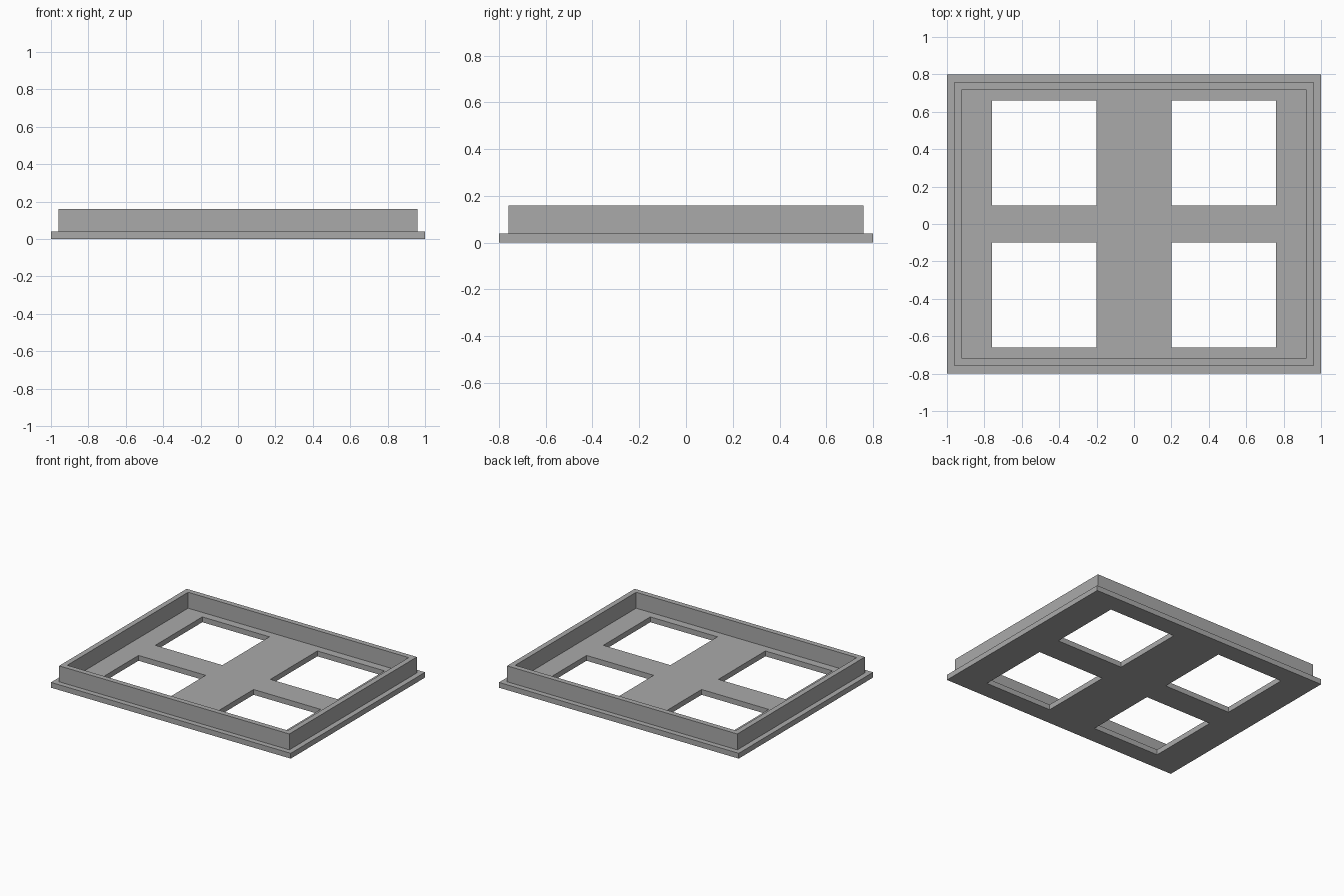
import bpy
import bmesh

cube = bpy.data.objects.get("Cube")
if cube:
    bpy.data.objects.remove(cube, do_unlink=True)

GREY = (0.4, 0.4, 0.4, 1.0)
grey = bpy.data.materials.new("plain grey")
grey.use_nodes = True
grey.diffuse_color = GREY
grey.node_tree.nodes["Principled BSDF"].inputs["Base Color"].default_value = GREY


def mirrored(values):
    """Sorted coordinates on both sides of zero."""
    return sorted([-v for v in values] + values)


def slab_with_openings(name, half_x, half_y, z_low, z_high, is_open):
    """Lay out a grid of cells, skip the open ones and extrude the rest."""
    bm = bmesh.new()
    xs, ys = mirrored(half_x), mirrored(half_y)
    for x0, x1 in zip(xs, xs[1:]):
        for y0, y1 in zip(ys, ys[1:]):
            if is_open(abs(x0 + x1) / 2, abs(y0 + y1) / 2):
                continue
            corners = ((x0, y0), (x1, y0), (x1, y1), (x0, y1))
            bm.faces.new([bm.verts.new((x, y, z_low)) for x, y in corners])
    bmesh.ops.remove_doubles(bm, verts=bm.verts[:], dist=0.0001)
    top = bmesh.ops.extrude_face_region(bm, geom=bm.faces[:], use_keep_orig=True)
    moved = [g for g in top["geom"] if isinstance(g, bmesh.types.BMVert)]
    bmesh.ops.translate(bm, verts=moved, vec=(0, 0, z_high - z_low))
    bmesh.ops.recalc_face_normals(bm, faces=bm.faces[:])
    mesh = bpy.data.meshes.new(name)
    bm.to_mesh(mesh)
    bm.free()
    mesh.materials.append(grey)
    obj = bpy.data.objects.new(name, mesh)
    bpy.context.collection.objects.link(obj)
    return obj


# Base plate with four square openings
slab_with_openings("base_plate", [0.2, 0.76, 1.0], [0.1, 0.66, 0.8], 0.0, 0.04,
                   lambda x, y: 0.2 < x < 0.76 and 0.1 < y < 0.66)

# Upright rim set in from the plate edge
slab_with_openings("raised_rim", [0.92, 0.96], [0.72, 0.76], 0.04, 0.16,
                   lambda x, y: x < 0.92 and y < 0.72)
